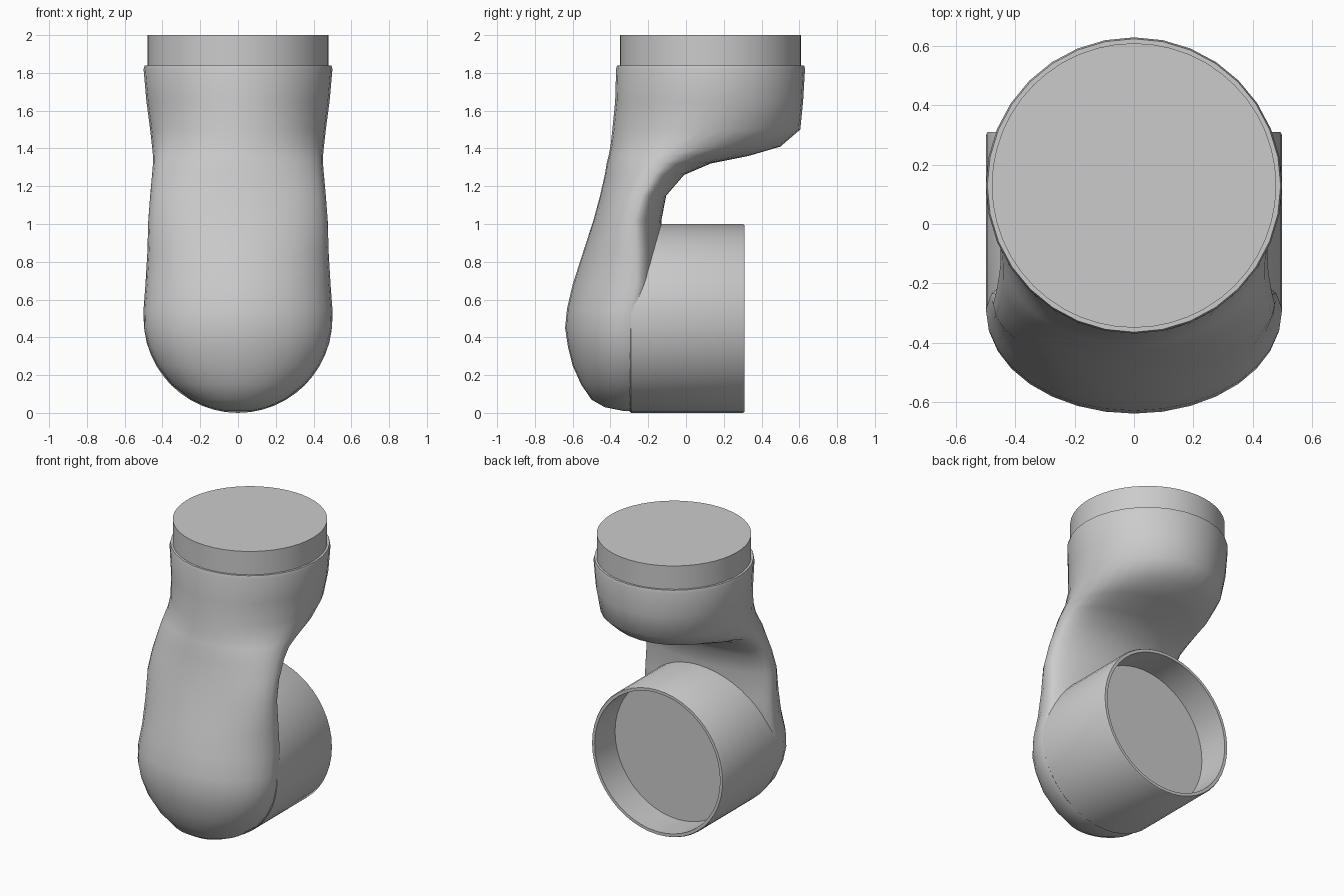
import bpy, bmesh, math

if "Cube" in bpy.data.objects:
    bpy.data.objects.remove(bpy.data.objects["Cube"])

grey = bpy.data.materials.new("satin grey")
grey.use_nodes = True
grey.diffuse_color = (0.6, 0.6, 0.6, 1)
grey.node_tree.nodes["Principled BSDF"].inputs["Base Color"].default_value = (0.6, 0.6, 0.6, 1)


def loft(name, rings, angle):
    """Skin a list of equal point rings, closing both ends."""
    bm = bmesh.new()
    loops = [[bm.verts.new(p) for p in ring] for ring in rings]
    n = len(loops[0])
    for a, b in zip(loops, loops[1:]):
        for i in range(n):
            j = (i + 1) % n
            bm.faces.new((a[i], a[j], b[j], b[i]))
    bm.faces.new(loops[0][::-1])
    bm.faces.new(loops[-1])
    bmesh.ops.recalc_face_normals(bm, faces=bm.faces)
    mesh = bpy.data.meshes.new(name)
    bm.to_mesh(mesh)
    bm.free()
    obj = bpy.data.objects.new(name, mesh)
    bpy.context.collection.objects.link(obj)
    mesh.materials.append(grey)
    bpy.ops.object.select_all(action="DESELECT")
    obj.select_set(True)
    bpy.context.view_layer.objects.active = obj
    bpy.ops.object.shade_smooth_by_angle(angle=math.radians(angle))
    return obj


def section(z, mid, front, back, width, n=32):
    """Egg-shaped level outline, widest at mid, with its own front and back reach."""
    pts = []
    for i in range(n):
        t = 2 * math.pi * i / n
        reach = back - mid if math.sin(t) > 0 else mid - front
        pts.append((width * math.cos(t), mid + reach * math.sin(t), z))
    return pts


def circle(place, radius, n=48):
    return [place(radius * math.cos(2 * math.pi * i / n),
                  radius * math.sin(2 * math.pi * i / n)) for i in range(n)]


# Curved housing: rounded foot, narrow neck, round overhanging head
foot = [(0.01, -0.33), (0.03, -0.43), (0.07, -0.5), (0.15, -0.555),
        (0.25, -0.6), (0.35, -0.625), (0.45, -0.64)]
rows = [(z, -0.3, front, -0.15, math.sqrt(0.25 - (z - 0.505) ** 2)) for z, front in foot]
rows += [
    (0.55, -0.29, -0.63, -0.14, 0.5),
    (0.68, -0.26, -0.6, -0.13, 0.49),
    (0.85, -0.26, -0.545, -0.13, 0.48),
    (1.02, -0.27, -0.49, -0.13, 0.475),
    (1.15, -0.23, -0.455, -0.105, 0.465),
    (1.26, -0.17, -0.43, -0.01, 0.455),
    (1.32, -0.13, -0.42, 0.13, 0.45),
    (1.36, -0.08, -0.41, 0.33, 0.45),
    (1.41, 0.0, -0.4, 0.5, 0.455),
    (1.5, 0.09, -0.39, 0.605, 0.465),
    (1.65, 0.13, -0.375, 0.62, 0.485),
    (1.82, 0.13, -0.37, 0.63, 0.5),
    (1.84, 0.13, -0.365, 0.625, 0.495),
]
loft("housing", [section(*row) for row in rows], 50)

# Round flange on top of the head
loft("top_flange", [circle(lambda a, b, z=z: (a, 0.13 + b, z), 0.48)
                    for z in (1.8, 2.0)], 30)

# Rear socket: outer wall, thin rim, inner wall and recessed floor
socket = [(-0.3, 0.49), (-0.29, 0.5), (0.3, 0.5), (0.31, 0.495), (0.31, 0.475), (0.09, 0.475)]
loft("rear_socket", [circle(lambda a, b, y=y: (a, y, 0.505 + b), r)
                     for y, r in socket], 30)

# Drop everything onto the ground plane
for obj in bpy.context.collection.objects:
    if obj.name == "rear_socket":
        obj.location.z = -0.005
